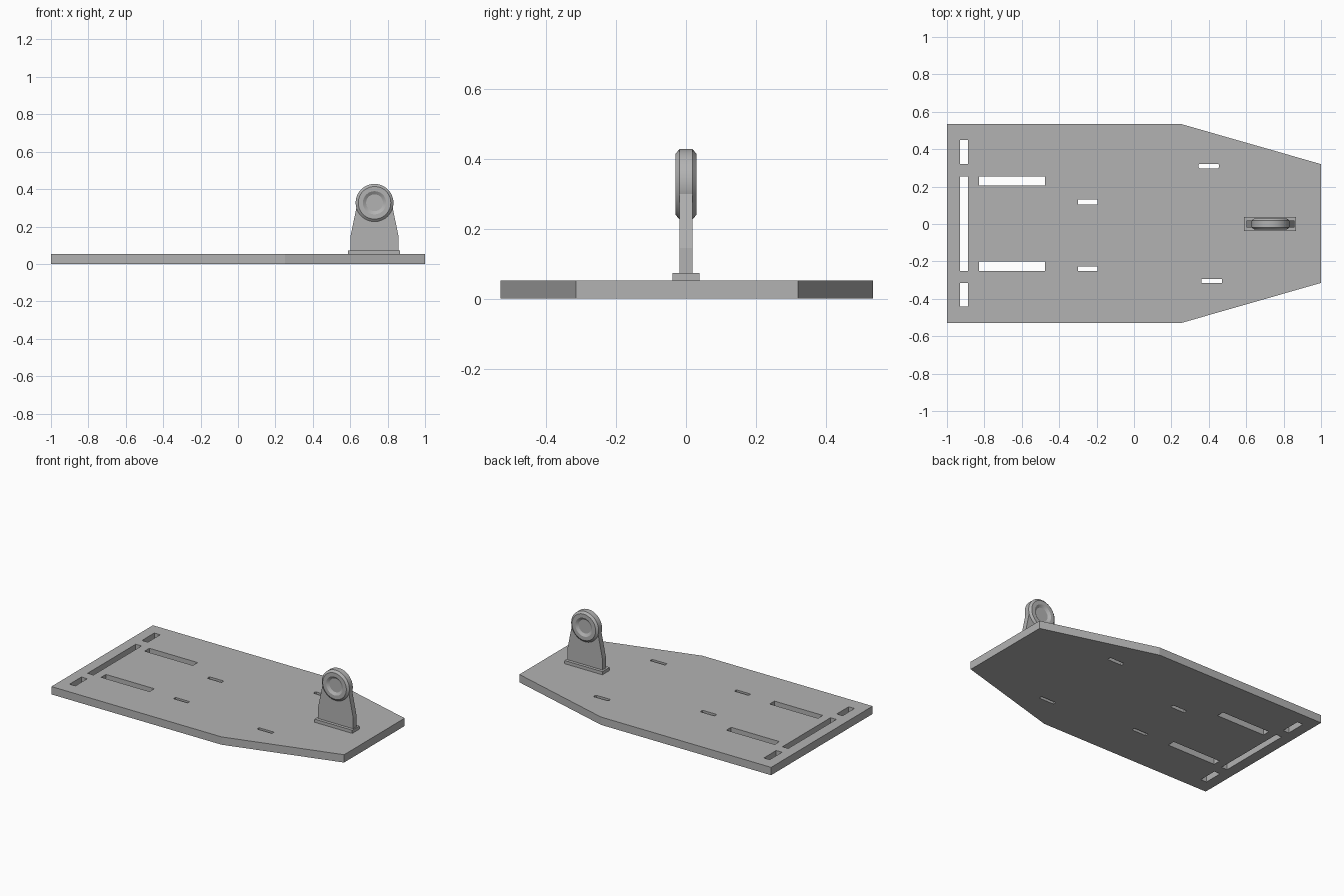
import bpy, bmesh, math
from mathutils import Vector, Matrix

cube = bpy.data.objects.get("Cube")
if cube:
    bpy.data.objects.remove(cube, do_unlink=True)

grey = bpy.data.materials.new("plain grey")
grey.use_nodes = True
grey.diffuse_color = (0.45, 0.45, 0.45, 1)
grey.node_tree.nodes["Principled BSDF"].inputs["Base Color"].default_value = grey.diffuse_color


def select_only(ob):
    bpy.ops.object.select_all(action='DESELECT')
    ob.select_set(True)
    bpy.context.view_layer.objects.active = ob


def flat_sheet(name, loops, depth, matrix):
    """Filled 2D outline with holes, extruded evenly about its own plane."""
    curve = bpy.data.curves.new(name, 'CURVE')
    curve.dimensions = '2D'
    curve.fill_mode = 'BOTH'
    curve.extrude = depth / 2
    for loop in loops:
        spline = curve.splines.new('POLY')
        spline.points.add(len(loop) - 1)
        for point, (x, y) in zip(spline.points, loop):
            point.co = (x, y, 0, 1)
        spline.use_cyclic_u = True
        spline.use_smooth = False
    curve.materials.append(grey)
    ob = bpy.data.objects.new(name, curve)
    bpy.context.collection.objects.link(ob)
    ob.matrix_world = matrix
    select_only(ob)
    bpy.ops.object.convert(target='MESH')
    bm = bmesh.new()
    bm.from_mesh(ob.data)
    bmesh.ops.remove_doubles(bm, verts=bm.verts, dist=1e-5)
    bmesh.ops.recalc_face_normals(bm, faces=bm.faces)
    bm.to_mesh(ob.data)
    bm.free()
    return ob


def slot(x0, x1, y0, y1, c=0):
    """Rectangular hole, with clipped corners when c is set."""
    if not c:
        return [(x0, y0), (x0, y1), (x1, y1), (x1, y0)]
    return [(x0 + c, y0), (x0, y0 + c), (x0, y1 - c), (x0 + c, y1),
            (x1 - c, y1), (x1, y1 - c), (x1, y0 + c), (x1 - c, y0)]


# Base plate with its slots
outline = [(-1, -0.53), (0.25, -0.53), (1, -0.315), (1, 0.32), (0.25, 0.535), (-1, 0.535)]
slots = [
    slot(-0.93, -0.887, 0.32, 0.45),
    slot(-0.93, -0.887, -0.25, 0.255),
    slot(-0.93, -0.887, -0.44, -0.315),
    slot(-0.83, -0.475, 0.205, 0.255),
    slot(-0.83, -0.475, -0.25, -0.2),
    slot(-0.3, -0.195, 0.105, 0.13),
    slot(-0.3, -0.195, -0.25, -0.228),
    slot(0.345, 0.455, 0.297, 0.322, 0.006),
    slot(0.36, 0.47, -0.315, -0.293),
]
flat_sheet("base_plate", [outline] + slots, 0.052, Matrix.Translation((0, 0, 0.026)))

# Bracket foot
bpy.ops.mesh.primitive_cube_add(size=1, location=(0.727, 0, 0.062))
foot = bpy.context.object
foot.name = "bracket_foot"
foot.scale = (0.278, 0.076, 0.022)
foot.data.materials.append(grey)

# Tapered upright, drawn in x-z about the ring centre line
half = [(0.129, 0.07), (0.129, 0.145), (0.097, 0.3), (0.08, 0.335)]
web = half + [(-x, z) for x, z in reversed(half)]
flat_sheet("bracket_upright", [web], 0.036,
           Matrix.Translation((0.73, 0, 0)) @ Matrix.Rotation(math.pi / 2, 4, 'X'))

# Ring with chamfered rim and recessed centre, turned about the y axis
side = [(0, 0.019), (0.045, 0.019), (0.062, 0.03), (0.087, 0.03), (0.101, 0.018)]
profile = side + [(r, -y) for r, y in reversed(side)]
bm = bmesh.new()
verts = [bm.verts.new((r, y, 0)) for r, y in profile]
edges = [bm.edges.new(pair) for pair in zip(verts, verts[1:])]
bmesh.ops.spin(bm, geom=verts + edges, cent=(0, 0, 0), axis=(0, 1, 0),
               angle=math.tau, steps=48)
bmesh.ops.remove_doubles(bm, verts=bm.verts, dist=1e-5)
bmesh.ops.recalc_face_normals(bm, faces=bm.faces)
mesh = bpy.data.meshes.new("bracket_ring")
bm.to_mesh(mesh)
bm.free()
mesh.materials.append(grey)
ring = bpy.data.objects.new("bracket_ring", mesh)
ring.location = (0.73, 0, 0.327)
bpy.context.collection.objects.link(ring)
select_only(ring)
bpy.ops.object.shade_smooth_by_angle(angle=math.radians(25))
